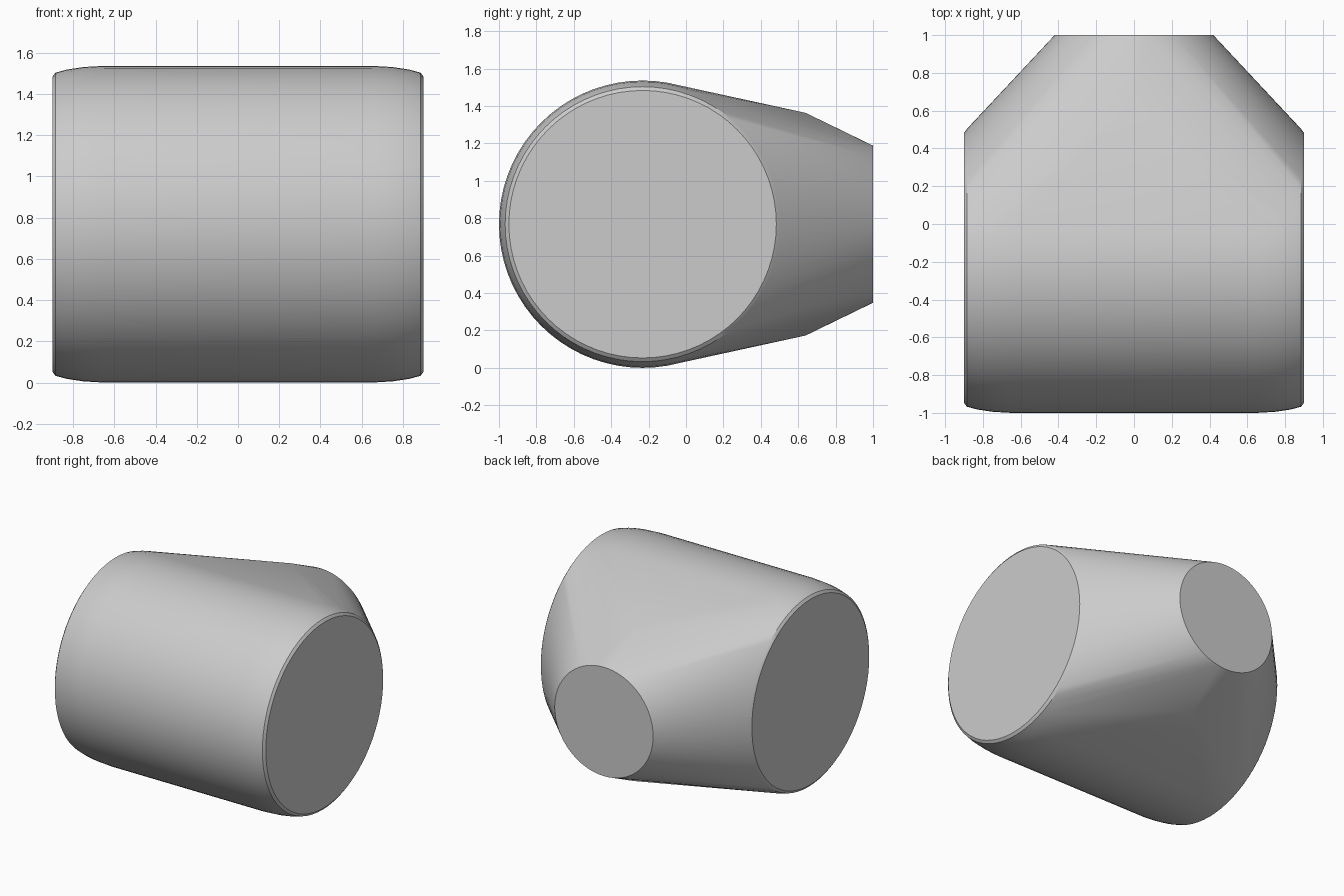
import bpy, bmesh, math

cube = bpy.data.objects.get("Cube")
if cube:
    bpy.data.objects.remove(cube, do_unlink=True)

AXIS_Y, AXIS_Z = -0.232, 0.768
SEGMENTS = 72

grey = bpy.data.materials.new("light_grey")
grey.use_nodes = True
grey.diffuse_color = (0.6, 0.6, 0.6, 1)
grey.node_tree.nodes["Principled BSDF"].inputs["Base Color"].default_value = (0.6, 0.6, 0.6, 1)

bm = bmesh.new()


def ring(radius, place):
    for i in range(SEGMENTS):
        a = math.tau * i / SEGMENTS
        bm.verts.new(place(radius * math.cos(a), radius * math.sin(a)))


# Rounded rims of the sideways barrel, mirrored in x
for x, r in ((0.9, 0.715), (0.885, 0.735), (0.83, 0.75), (0.75, 0.762), (0.65, 0.768)):
    for side in (-1, 1):
        ring(r, lambda u, v: (side * x, AXIS_Y + u, AXIS_Z + v))

# Round rear opening
ring(0.42, lambda u, v: (u, 1.0, AXIS_Z + v))

# Upper and lower peaks where the tapered sides meet
for side in (-1, 1):
    bm.verts.new((0, 0.64, AXIS_Z + side * 0.595))

# Stretch one skin over the rims, opening and peaks
hull = bmesh.ops.convex_hull(bm, input=bm.verts[:])
inner = {g for g in hull["geom_interior"] + hull["geom_unused"]
         if isinstance(g, bmesh.types.BMVert)}
bmesh.ops.delete(bm, geom=list(inner), context="VERTS")
bmesh.ops.dissolve_limit(bm, angle_limit=math.radians(0.5), verts=bm.verts[:], edges=bm.edges[:])
bmesh.ops.recalc_face_normals(bm, faces=bm.faces[:])

mesh = bpy.data.meshes.new("junction_body")
bm.to_mesh(mesh)
bm.free()
mesh.materials.append(grey)
body = bpy.data.objects.new("junction_body", mesh)
bpy.context.collection.objects.link(body)

# Smooth curved skin with crisp disc edges
bpy.ops.object.select_all(action="DESELECT")
body.select_set(True)
bpy.context.view_layer.objects.active = body
bpy.ops.object.shade_smooth_by_angle(angle=math.radians(25))
